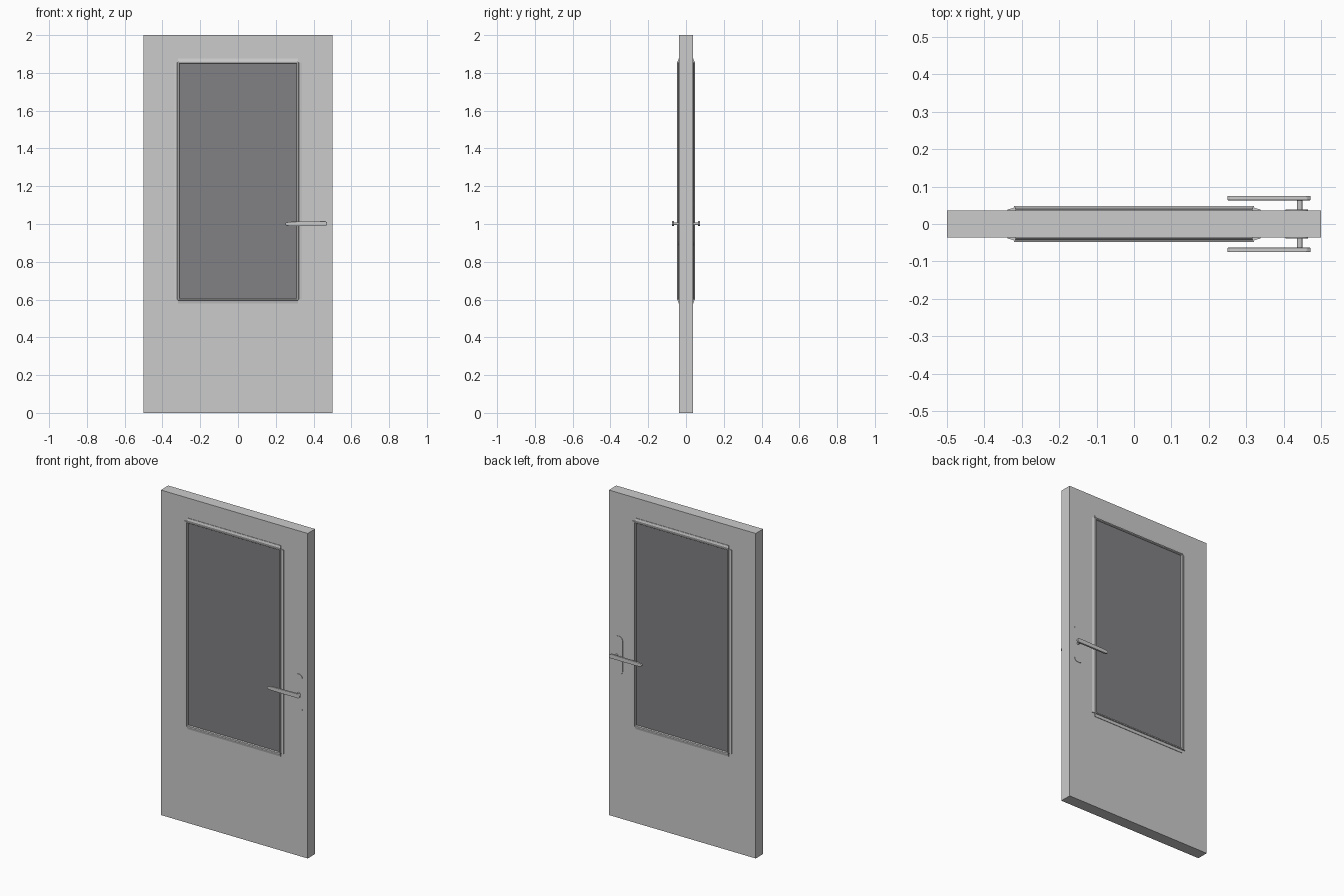
import bpy, bmesh
from math import sin, cos, pi
from mathutils import Vector

if "Cube" in bpy.data.objects:
    bpy.data.objects.remove(bpy.data.objects["Cube"])

glass_mat = bpy.data.materials.new("dark_glass")
glass_mat.diffuse_color = (0.22, 0.22, 0.23, 1)
glass_mat.use_nodes = True
glass_mat.node_tree.nodes["Principled BSDF"].inputs["Base Color"].default_value = glass_mat.diffuse_color


def prism(name, profile, place, a, b, mat=None):
    """Extrude a closed 2D profile from a to b; place(p, q, t) gives the 3D point."""
    bm = bmesh.new()
    rings = [[bm.verts.new(Vector(place(p, q, t))) for p, q in profile] for t in (a, b)]
    bm.faces.new(rings[0])
    bm.faces.new(rings[1][::-1])
    n = len(profile)
    for i in range(n):
        j = (i + 1) % n
        bm.faces.new((rings[0][i], rings[1][i], rings[1][j], rings[0][j]))
    bmesh.ops.recalc_face_normals(bm, faces=bm.faces)
    me = bpy.data.meshes.new(name)
    bm.to_mesh(me)
    bm.free()
    ob = bpy.data.objects.new(name, me)
    bpy.context.collection.objects.link(ob)
    if mat:
        me.materials.append(mat)
    return ob


def rect(x0, x1, z0, z1):
    return [(x0, z0), (x1, z0), (x1, z1), (x0, z1)]


def rounded(x0, x1, z0, z1, r, seg=6):
    pts = []
    for k, (cx, cz) in enumerate([(x1 - r, z1 - r), (x0 + r, z1 - r),
                                  (x0 + r, z0 + r), (x1 - r, z0 + r)]):
        for i in range(seg + 1):
            t = (k + i / seg) * pi / 2
            pts.append((cx + r * cos(t), cz + r * sin(t)))
    return pts


# Door slab
prism("door_slab", rect(-0.5, 0.5, 0, 2), lambda p, q, t: (p, t, q), -0.036, 0.036)

# Moulding cross-section: outward distance from pane edge, height off the slab
MOULD = [(-0.006, 0), (0.021, 0), (0.021, 0.003), (0.012, 0.005), (0.005, 0.007),
         (0.003, 0.012), (-0.004, 0.012), (-0.006, 0.009)]
W, Z0, Z1 = 0.317, 0.6, 1.856
# Lever outline, tapering to the tip
LEVER = [(0.25, 0.998), (0.257, 0.991), (0.28, 0.989), (0.462, 0.989), (0.472, 0.996),
         (0.472, 1.008), (0.462, 1.015), (0.28, 1.012), (0.257, 1.009), (0.25, 1.004)]
STEM = [(0.443 + 0.007 * cos(i * pi / 6), 1.002 + 0.007 * sin(i * pi / 6)) for i in range(12)]

for side, s in (("front", -1), ("back", 1)):
    flat = lambda p, q, t: (p, s * t, q)
    # Glass pane
    prism(side + "_glass", rect(-W, W, Z0, Z1), flat, 0.034, 0.038, glass_mat)
    # Window mouldings
    for n, d in (("left", -1), ("right", 1)):
        prism(f"{side}_{n}_moulding", MOULD,
              lambda p, q, t: (d * (W + p), s * (0.036 + q), t), Z0, Z1)
    for n, d, z in (("bottom", -1, Z0), ("top", 1, Z1)):
        prism(f"{side}_{n}_moulding", MOULD,
              lambda p, q, t: (t, s * (0.036 + q), z + d * p), -W, W)
    # Handle plate, stem and lever
    prism(side + "_handle_plate", rounded(0.405, 0.465, 0.885, 1.12, 0.024), flat, 0.035, 0.039)
    prism(side + "_handle_stem", STEM, flat, 0.036, 0.066)
    lever = prism(side + "_handle_lever", LEVER, flat, 0.063, 0.075)
    bev = lever.modifiers.new("bevel", "BEVEL")
    bev.width = 0.002
    bev.segments = 2
